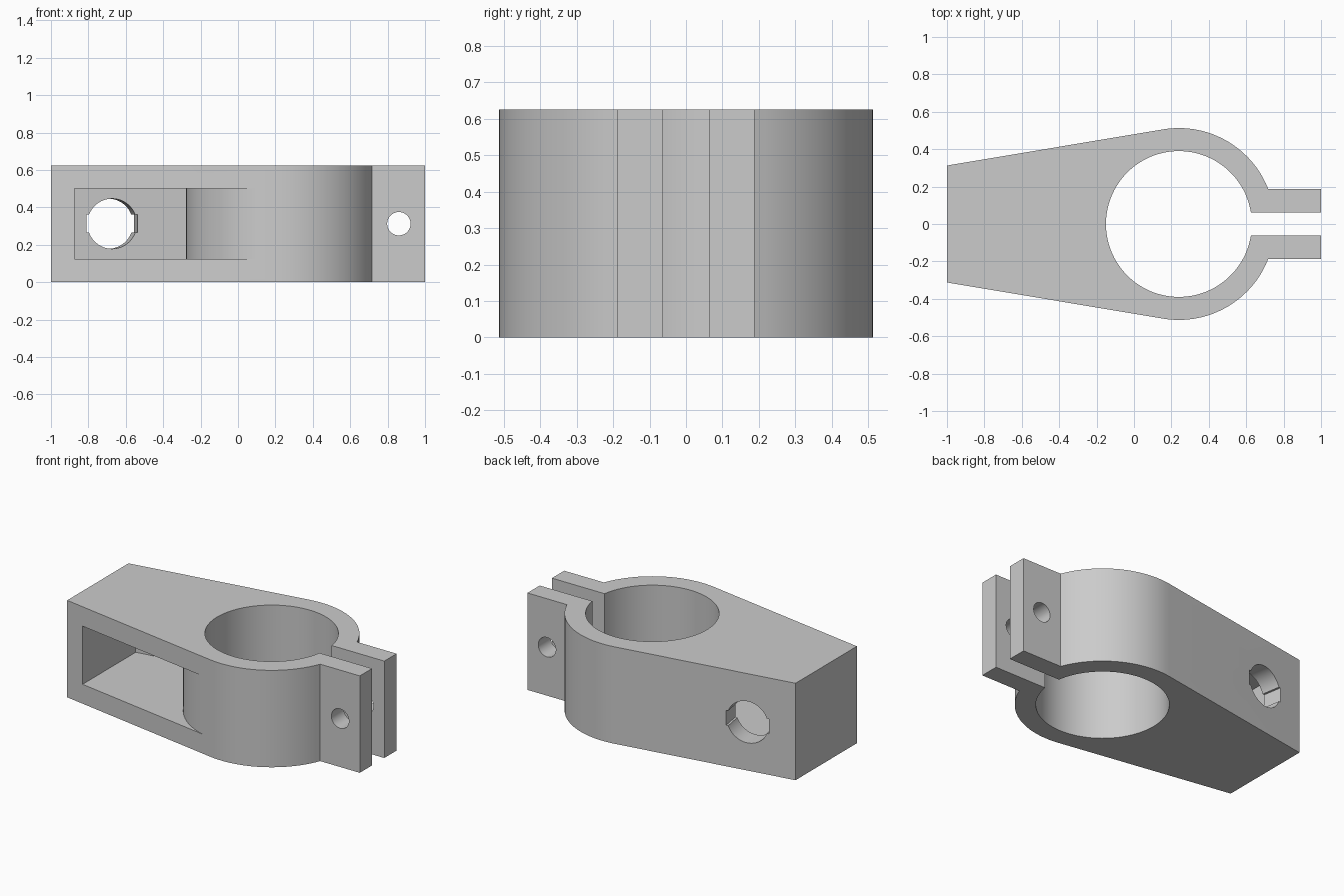
import bpy, bmesh
from math import pi, cos, sin, acos, asin, atan2, hypot, radians
from mathutils import Matrix, Vector

if "Cube" in bpy.data.objects:
    bpy.data.objects.remove(bpy.data.objects["Cube"])

HEIGHT, WALL = 0.625, 0.125
MID = HEIGHT / 2
CX, R_OUT, R_IN = 0.24, 0.513, 0.39      # ring centre and radii
R_POCKET = 0.517
SLOT, LUG = 0.0625, 0.1875               # clamp lug inner and outer y
END = 0.3125                             # half width of the narrow end
SEGS = 96

# Direction of the tangent from the narrow end to the ring
tan = atan2(END, -1 - CX) - acos(R_OUT / hypot(1 + CX, END))
normal = Vector((cos(tan), sin(tan), 0))


def arc(r, a, b):
    n = max(2, round(abs(b - a) / (2 * pi) * SEGS))
    return [(CX + r * cos(a + (b - a) * i / n), r * sin(a + (b - a) * i / n))
            for i in range(n + 1)]


def finish(bm, name):
    bmesh.ops.recalc_face_normals(bm, faces=bm.faces)
    mesh = bpy.data.meshes.new(name)
    bm.to_mesh(mesh)
    bm.free()
    ob = bpy.data.objects.new(name, mesh)
    bpy.context.collection.objects.link(ob)
    return ob


def prism(name, outline, z0, z1):
    bm = bmesh.new()
    face = bm.faces.new([bm.verts.new((x, y, z0)) for x, y in outline])
    out = bmesh.ops.extrude_face_region(bm, geom=[face])
    verts = [v for v in out["geom"] if isinstance(v, bmesh.types.BMVert)]
    bmesh.ops.translate(bm, verts=verts, vec=(0, 0, z1 - z0))
    return finish(bm, name)


def cylinder(name, centre, axis, r, depth):
    bm = bmesh.new()
    turn = Vector(axis).to_track_quat("Z", "Y").to_matrix().to_4x4()
    bmesh.ops.create_cone(bm, cap_ends=True, segments=SEGS, radius1=r, radius2=r,
                          depth=depth, matrix=Matrix.Translation(centre) @ turn)
    return finish(bm, name)


# Clamp body: tapered arm, split ring and two lugs in one outline
a_out, a_in = asin(LUG / R_OUT), asin(SLOT / R_IN)
outline = [(-1, -END)] + arc(R_OUT, -tan, -a_out) + [(1, -LUG), (1, -SLOT)]
outline += arc(R_IN, -a_in, a_in - 2 * pi)
outline += [(1, SLOT), (1, LUG)] + arc(R_OUT, a_out, tan) + [(-1, END)]
body = prism("clamp_body", outline, 0, HEIGHT)


def inner_y(x):
    return (R_OUT - WALL - normal.x * (x - CX)) / normal.y


# Pocket open to the front, leaving a back wall and the round ring wall
left = -1 + WALL
pocket = [(left, inner_y(left))]
pocket += arc(R_POCKET, tan + acos((R_OUT - WALL) / R_POCKET), 2 * pi - tan)
pocket += [(CX + 0.8 * cos(tan), -0.8 * sin(tan)), (left, -0.8)]
cutters = [prism("pocket_cutter", pocket, WALL, HEIGHT - WALL)]

# Round hole with two side notches, square to the back wall
hole_x = -0.673
centre = Vector((hole_x, inner_y(hole_x), MID)) + normal * WALL / 2
cutters.append(cylinder("hole_cutter", centre, normal, 0.134, 0.2))
bm = bmesh.new()
bmesh.ops.create_cube(bm, size=1, matrix=Matrix.Translation(centre)
                      @ Matrix.Rotation(tan - pi / 2, 4, "Z")
                      @ Matrix.Diagonal((0.277, 0.22, 0.096, 1)))
cutters.append(finish(bm, "notch_cutter"))

# Bolt hole through both lugs
cutters.append(cylinder("bolt_cutter", (0.86, 0, MID), (0, 1, 0), 0.0625, 0.6))

for cutter in cutters:
    cutter.hide_render = True
    cutter.hide_viewport = True
    mod = body.modifiers.new(cutter.name, "BOOLEAN")
    mod.operation, mod.solver, mod.object = "DIFFERENCE", "EXACT", cutter

# Apply the cuts and remove the cutters
bpy.context.view_layer.update()
bpy.ops.object.select_all(action="DESELECT")
bpy.context.view_layer.objects.active = body
body.select_set(True)
for cutter in cutters:
    bpy.ops.object.modifier_apply(modifier=cutter.name)
for cutter in cutters:
    bpy.data.objects.remove(cutter)
bpy.ops.object.shade_smooth_by_angle(angle=radians(6))

# Plain grey finish
grey = bpy.data.materials.new("light_grey")
grey.use_nodes = True
colour = (0.6, 0.6, 0.6, 1)
grey.diffuse_color = colour
grey.node_tree.nodes["Principled BSDF"].inputs["Base Color"].default_value = colour
body.data.materials.clear()
body.data.materials.append(grey)
